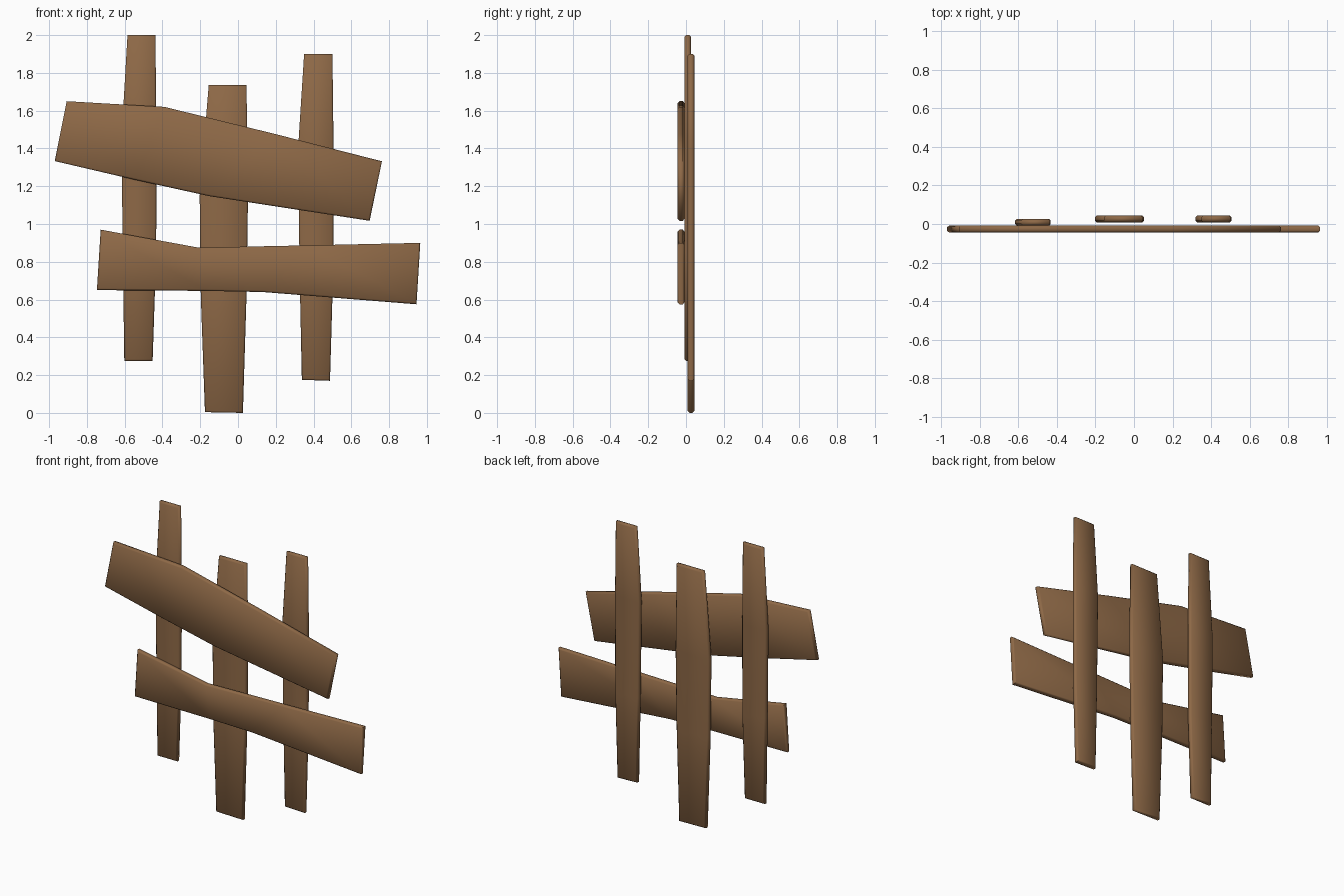
import bpy, bmesh, math

if "Cube" in bpy.data.objects:
    bpy.data.objects.remove(bpy.data.objects["Cube"])

wood = bpy.data.materials.new("brown wood")
wood.diffuse_color = (0.27, 0.14, 0.062, 1)
wood.use_nodes = True
wood.node_tree.nodes["Principled BSDF"].inputs["Base Color"].default_value = wood.diffuse_color


def plank(name, side_a, side_b, y0, y1, chamfer=0.009):
    """Board between two matching edge lines in (x, z), from y0 to y1, with worn edges."""
    bm = bmesh.new()
    rings = []
    for (ax, az), (bx, bz) in zip(side_a, side_b):
        rings.append([bm.verts.new(p) for p in
                      ((ax, y0, az), (bx, y0, bz), (bx, y1, bz), (ax, y1, az))])
    for r, s in zip(rings, rings[1:]):
        for i in range(4):
            j = (i + 1) % 4
            bm.faces.new((r[i], r[j], s[j], s[i]))
    bm.faces.new(rings[0])
    bm.faces.new(rings[-1])
    bmesh.ops.recalc_face_normals(bm, faces=bm.faces)
    # chamfer the rim of the front and back faces
    rim = [e for e in bm.edges
           if abs(e.verts[0].co.y - e.verts[1].co.y) < 1e-5
           and sum(abs(f.normal.y) > 0.9 for f in e.link_faces) == 1]
    bmesh.ops.bevel(bm, geom=rim, offset=chamfer, segments=1, profile=0.5,
                    affect='EDGES')
    me = bpy.data.meshes.new(name)
    bm.to_mesh(me)
    bm.free()
    me.materials.append(wood)
    ob = bpy.data.objects.new(name, me)
    bpy.context.collection.objects.link(ob)
    bpy.context.view_layer.objects.active = ob
    ob.select_set(True)
    bpy.ops.object.shade_smooth_by_angle(angle=math.radians(60))
    ob.select_set(False)


# upright boards (left edge, right edge), top to bottom
plank("left_post",
      [(-0.585, 2.0), (-0.617, 1.45), (-0.61, 0.85), (-0.602, 0.275)],
      [(-0.437, 2.0), (-0.432, 1.45), (-0.433, 0.85), (-0.452, 0.275)],
      -0.009, 0.026)
plank("middle_post",
      [(-0.155, 1.735), (-0.203, 1.15), (-0.197, 0.62), (-0.175, 0.004)],
      [(0.045, 1.735), (0.053, 1.15), (0.045, 0.62), (0.026, 0.0)],
      0.009, 0.044)
plank("right_post",
      [(0.35, 1.9), (0.318, 1.4), (0.326, 0.75), (0.338, 0.175)],
      [(0.5, 1.9), (0.506, 1.4), (0.504, 0.75), (0.487, 0.17)],
      0.009, 0.044)

# cross boards (top edge, bottom edge), left to right
plank("upper_rail",
      [(-0.907, 1.65), (-0.39, 1.62), (0.19, 1.478), (0.762, 1.332)],
      [(-0.97, 1.333), (-0.55, 1.235), (-0.15, 1.147), (0.697, 1.017)],
      -0.044, -0.008)
plank("lower_rail",
      [(-0.727, 0.97), (-0.21, 0.875), (0.37, 0.887), (0.965, 0.9)],
      [(-0.747, 0.65), (-0.18, 0.646), (0.13, 0.64), (0.945, 0.575)],
      -0.044, -0.008)
